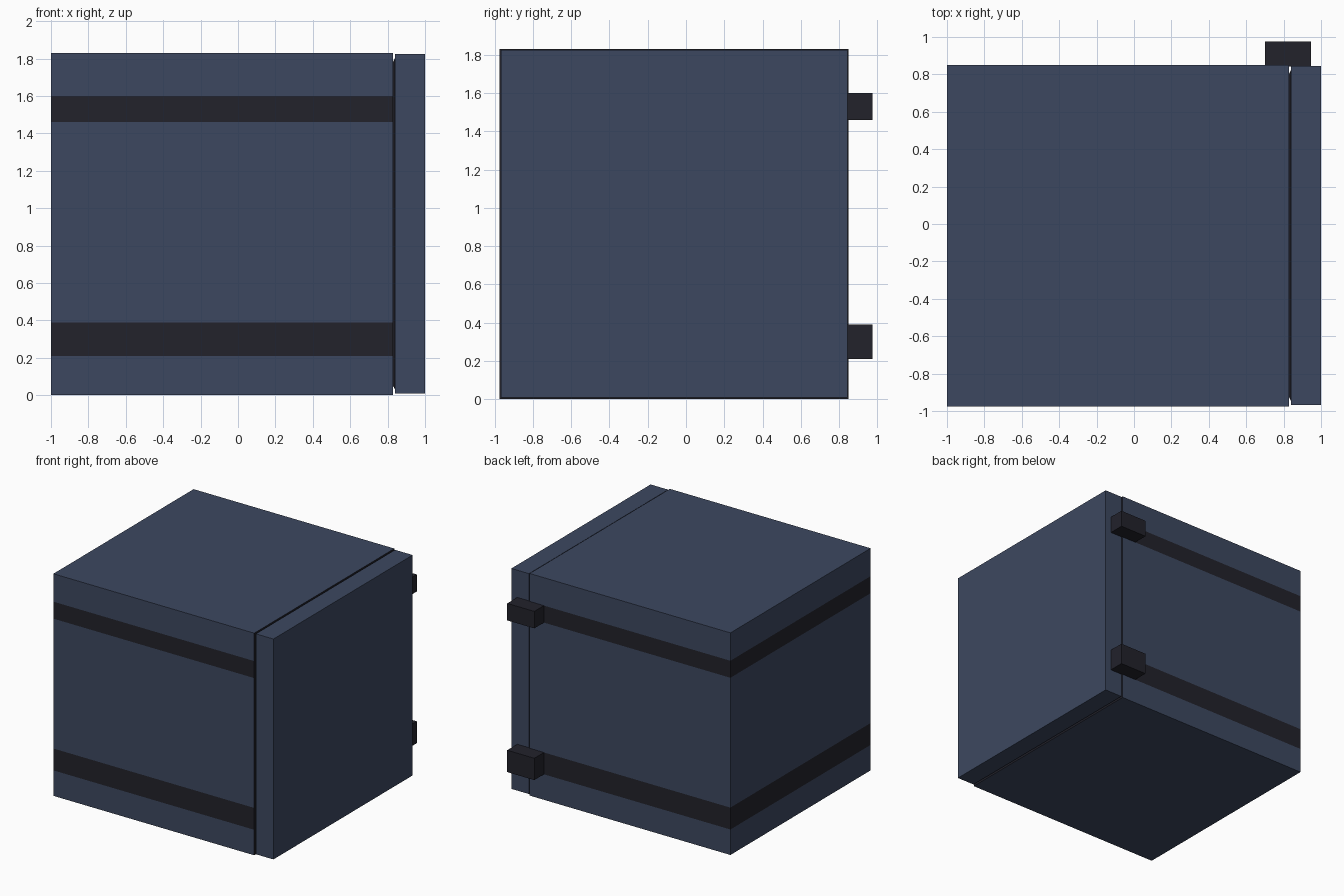
import bpy, bmesh

if "Cube" in bpy.data.objects:
    bpy.data.objects.remove(bpy.data.objects["Cube"])


def material(name, rgb):
    m = bpy.data.materials.new(name)
    m.diffuse_color = (*rgb, 1)
    m.use_nodes = True
    m.node_tree.nodes["Principled BSDF"].inputs["Base Color"].default_value = m.diffuse_color
    return m


BLUE = material("slate blue", (0.046, 0.064, 0.117))
DARK = material("charcoal", (0.016, 0.016, 0.024))
BANDS = [(0.21, 0.39), (1.46, 1.60)]


def box_bm(lo, hi):
    bm = bmesh.new()
    bmesh.ops.create_cube(bm, size=1)
    for v in bm.verts:
        v.co = [(a + b) / 2 + c * (b - a) for a, b, c in zip(lo, hi, v.co)]
    return bm


def finish(bm, name, mats):
    me = bpy.data.meshes.new(name)
    bm.normal_update()
    bm.to_mesh(me)
    bm.free()
    for m in mats:
        me.materials.append(m)
    ob = bpy.data.objects.new(name, me)
    bpy.context.collection.objects.link(ob)
    return ob


# Body: cut at the band heights, dark bands on front, back and left, dark face behind the door
bm = box_bm((-1, -0.975, 0), (0.83, 0.85, 1.83))
for band in BANDS:
    for z in band:
        bmesh.ops.bisect_plane(bm, geom=bm.verts[:] + bm.edges[:] + bm.faces[:],
                               plane_co=(0, 0, z), plane_no=(0, 0, 1))
bm.normal_update()
for f in bm.faces:
    z = f.calc_center_median().z
    in_band = abs(f.normal.z) < 0.5 and any(a < z < b for a, b in BANDS)
    f.material_index = int(in_band or f.normal.x > 0.5)
finish(bm, "body", [BLUE, DARK])

# Door slab
finish(box_bm((0.84, -0.967, 0.008), (1.0, 0.845, 1.824)), "door", [BLUE])

# Tapered seal filling the gap behind the door
bm = box_bm((0.829, -0.95, 0.025), (0.842, 0.828, 1.807))
for v in bm.verts:
    if v.co.x < 0.835:
        v.co.y += 0.025 if v.co.y < 0 else -0.025
        v.co.z += 0.025 if v.co.z < 0.9 else -0.025
finish(bm, "door_seal", [DARK])

# Hinge blocks on the back, level with the bands
for name, (z0, z1) in zip(("lower_hinge", "upper_hinge"), BANDS):
    finish(box_bm((0.70, 0.842, z0), (0.947, 0.975, z1)), name, [DARK])
